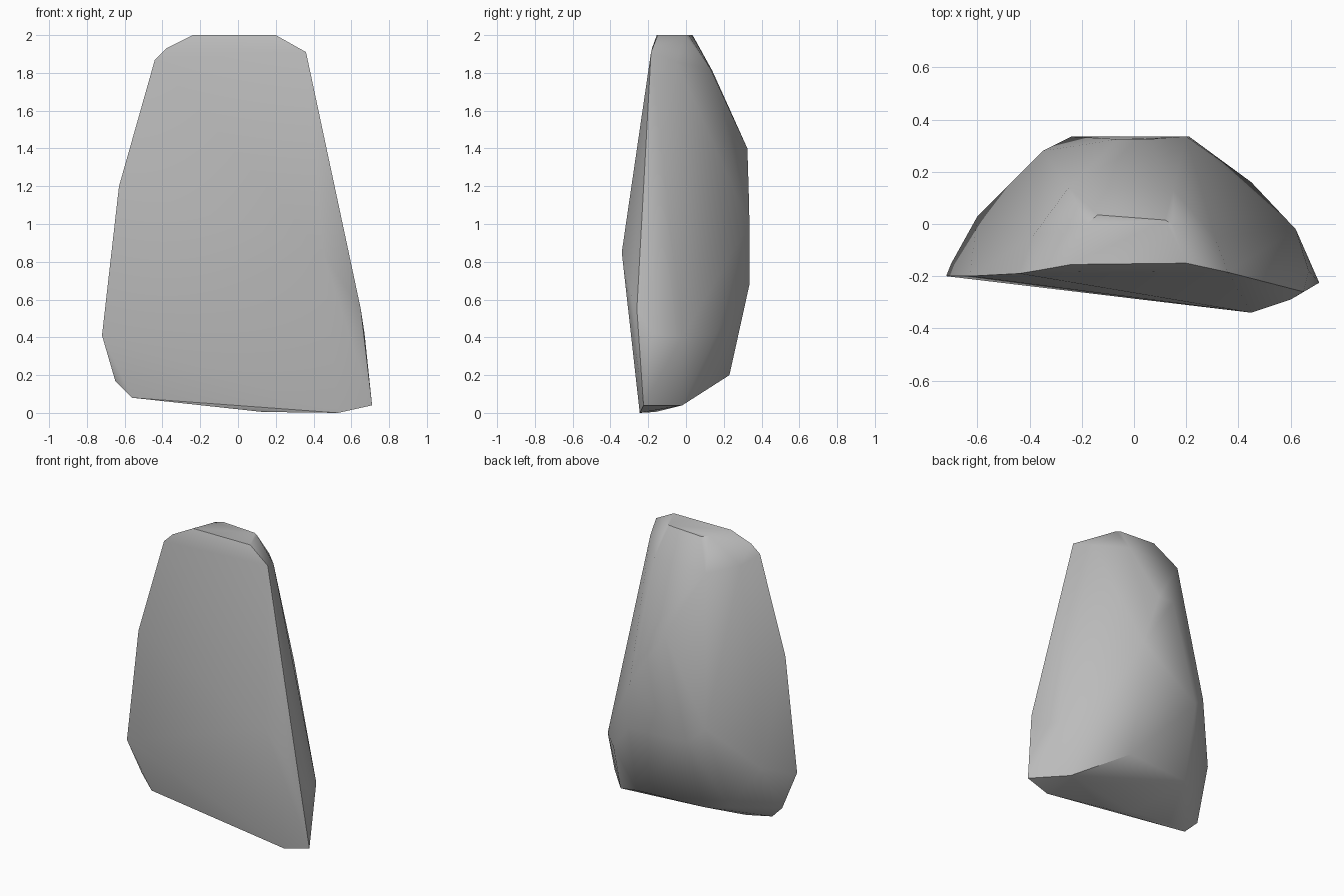
import bpy
import bmesh

# Remove the default cube only
default_cube = bpy.data.objects.get("Cube")
if default_cube:
    bpy.data.objects.remove(default_cube, do_unlink=True)


def make_material(name, colour):
    material = bpy.data.materials.new(name)
    material.use_nodes = True
    material.diffuse_color = colour
    shader = material.node_tree.nodes["Principled BSDF"]
    shader.inputs["Base Color"].default_value = colour
    shader.inputs["Roughness"].default_value = 0.9
    return material


def make_hull(name, corner_groups, material):
    """Wrap one closed convex skin around all of the given corners."""
    mesh = bpy.data.meshes.new(name)
    bm = bmesh.new()
    for group in corner_groups:
        for corner in group:
            bm.verts.new(corner)
    result = bmesh.ops.convex_hull(bm, input=bm.verts[:], use_existing_faces=False)
    unused = set(result["geom_interior"]) | set(result["geom_unused"])
    loose = [item for item in unused if isinstance(item, bmesh.types.BMVert)]
    bmesh.ops.delete(bm, geom=loose, context="VERTS")
    bmesh.ops.recalc_face_normals(bm, faces=bm.faces[:])
    bm.to_mesh(mesh)
    bm.free()
    mesh.materials.append(material)
    body = bpy.data.objects.new(name, mesh)
    bpy.context.collection.objects.link(body)
    return body


# Flat slanted cap of the stone
cap = [(-.24, -.155, 2), (.2, -.15, 2), (.15, -.005, 2),
       (.12, .015, 2), (-.14, .035, 2), (-.18, 0, 2)]

# Worn shoulders just below the cap
shoulders = [(.36, -.185, 1.91), (.31, -.05, 1.86), (.15, .13, 1.82),
             (-.25, .14, 1.81), (-.39, -.05, 1.83),
             (-.44, -.19, 1.87), (-.38, -.18, 1.93)]

# Broad, nearly flat front with a blunt ridge on one side
front = [(-.63, -.2, 1.2), (-.72, -.2, .41), (.45, -.34, .85),
         (.6, -.29, .62), (.65, -.26, .55)]

# Rounded back and flanks, with a ridge that leans inwards as it rises
back = [(.06, .325, 1.4), (-.06, .325, 1.4), (.14, .332, 1.17),
        (.2, .336, 1), (.21, .336, .68),
        (-.24, .335, .7), (-.35, .28, .8), (-.6, .03, .5),
        (-.7, -.15, .42), (.45, .16, .42), (.62, -.02, .4),
        (.67, -.18, .42)]

# Tilted underside
base = [(.71, -.225, .04), (.53, -.245, 0), (.13, -.16, .005),
        (-.09, -.12, .033), (-.39, -.11, .062),
        (-.56, -.155, .08), (-.65, -.135, .17), (-.41, .1, .2),
        (-.27, .19, .2), (.22, .23, .2), (.52, -.02, .04),
        (.62, -.13, .05)]

grey = make_material("stone grey", (.5, .5, .5, 1))
stone = make_hull("standing_stone", (cap, shoulders, front, back, base), grey)

# Soft facets with crisp main edges
bpy.ops.object.select_all(action="DESELECT")
stone.select_set(True)
bpy.context.view_layer.objects.active = stone
bpy.ops.object.shade_smooth_by_angle(angle=.85)
